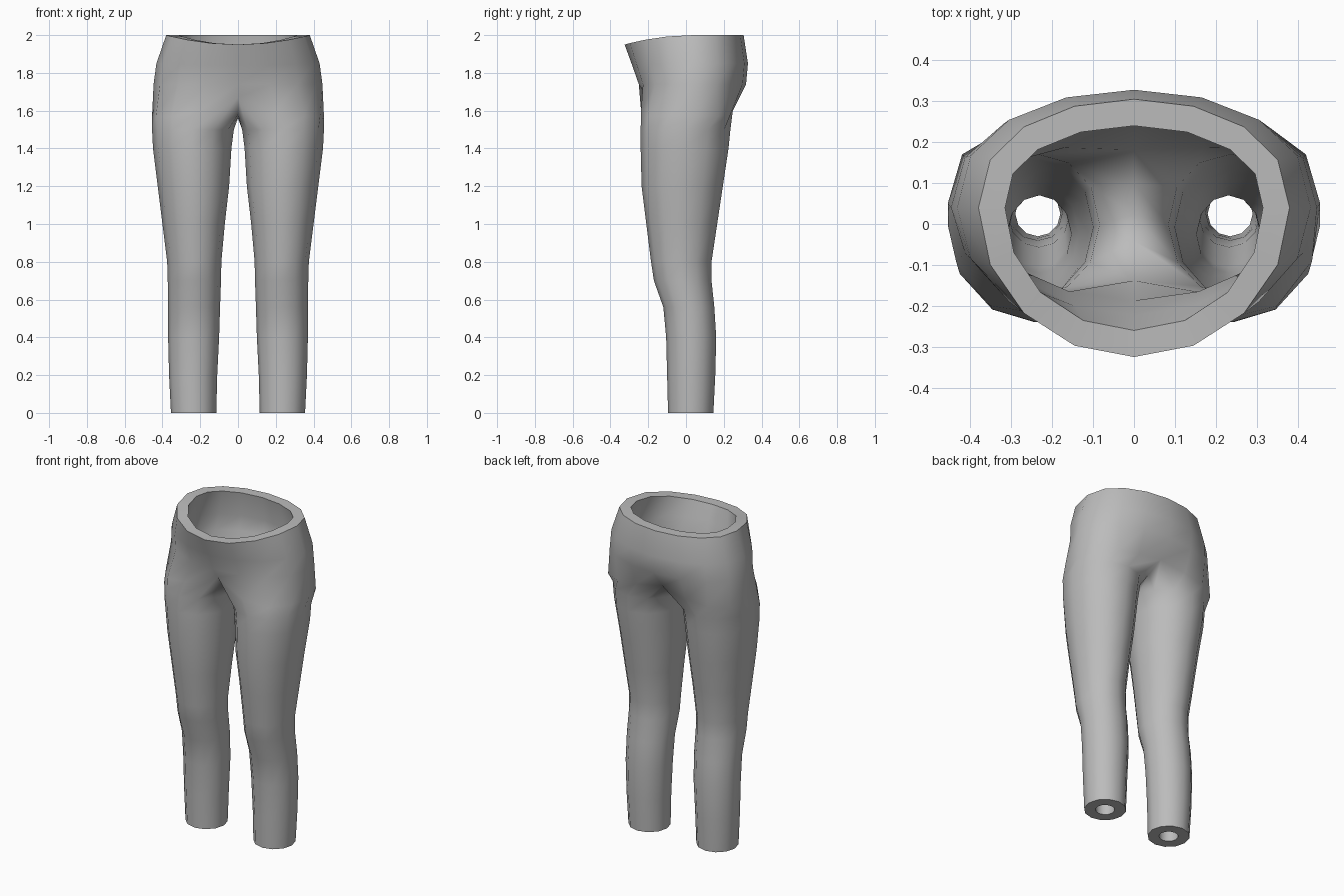
import bpy
import bmesh
from math import sin, cos, pi, radians
from mathutils import Vector

if "Cube" in bpy.data.objects:
    bpy.data.objects.remove(bpy.data.objects["Cube"], do_unlink=True)

THICKNESS = 0.065
LEG_SIDES = 12
HALF_STEPS = 8

fabric = bpy.data.materials.new("grey_fabric")
fabric.use_nodes = True
GREY = (0.5, 0.5, 0.5, 1)
fabric.diffuse_color = GREY
fabric.node_tree.nodes["Principled BSDF"].inputs["Base Color"].default_value = GREY

# Leg sections: height, inner x, outer x, front y, back y
LEG_SECTIONS = [
    (0, .115, .355, -.095, .145),
    (.2, .11, .365, -.1, .155),
    (.4, .1, .37, -.105, .16),
    (.56, .095, .37, -.12, .15),
    (.7, .09, .372, -.17, .135),
    (.8, .088, .375, -.185, .135),
    (1, .07, .4, -.21, .165),
    (1.2, .047, .425, -.235, .195),
    (1.4, .035, .45, -.24, .225),
    (1.5, .022, .455, -.24, .235),
]

# Crotch section: front seam, round the outside of the hip, back seam, under the crotch
CROTCH_SECTION = [
    (0, -.2, 1.67), (.2, -.238, 1.6), (.35, -.2, 1.57), (.435, -.09, 1.57),
    (.455, .05, 1.57), (.42, .17, 1.57), (.31, .235, 1.58), (.17, .248, 1.6),
    (0, .235, 1.63), (0, .13, 1.58), (0, .03, 1.56), (0, -.08, 1.58),
]

# Hip sections: side height, drop at the front, half width, front y, back y
HIP_SECTIONS = [
    (1.74, 0, .447, -.25, .318),
    (1.85, .01, .432, -.285, .328),
    (2, .05, .38, -.325, .305),
]


def leg_ring(z, inner, outer, front, back):
    """Closed oval, starting at the inner front corner."""
    ring = []
    for i in range(LEG_SIDES):
        a = 2 * pi * i / LEG_SIDES - radians(120)
        ring.append(Vector(((inner + outer) / 2 + cos(a) * (outer - inner) / 2,
                            (front + back) / 2 + sin(a) * (back - front) / 2, z)))
    return ring


def hip_ring(z, drop, width, front, back):
    """Half oval from the front seam to the back seam."""
    middle = 0.04
    ring = []
    for i in range(HALF_STEPS + 1):
        a = pi * i / HALF_STEPS
        c = cos(a)
        if c > 0:
            y, height = middle + (front - middle) * c, z - drop * c * c
        else:
            y, height = middle + (back - middle) * (-c) ** 0.85, z
        x = width * sin(a) if 0 < i < HALF_STEPS else 0
        ring.append(Vector((x, y, height)))
    return ring


def skin(bm, low, high, side, closed):
    """Join two rings of vertices with quads that face outward."""
    count = len(high)
    for i in range(count if closed else count - 1):
        j = (i + 1) % count
        quad = [low[i], low[j], high[j], high[i]]
        bm.faces.new(quad if side > 0 else quad[::-1])


def add_half(bm, side):
    """One leg and the half of the hips above it."""
    def verts(points):
        return [bm.verts.new((p[0] * side, p[1], p[2])) for p in points]

    rings = [verts(leg_ring(*s)) for s in LEG_SECTIONS]
    rings.append(verts(CROTCH_SECTION))
    for low, high in zip(rings, rings[1:]):
        skin(bm, low, high, side, True)
    low = rings[-1]
    for section in HIP_SECTIONS:
        high = verts(hip_ring(*section))
        skin(bm, low, high, side, False)
        low = high


def add_lining(bm):
    """Inner wall, joined to the outer wall by flat rims at the waist and cuffs."""
    bm.normal_update()
    outer_faces = list(bm.faces)
    rim_edges = [e for e in bm.edges if e.is_boundary]
    inner = {}
    for v in list(bm.verts):
        inward = -v.normal
        if v.is_boundary:
            inward.z = 0
            inward.normalize()
        inner[v] = bm.verts.new(v.co + inward * THICKNESS)
    for f in outer_faces:
        bm.faces.new([inner[v] for v in reversed(f.verts)])
    for e in rim_edges:
        a, b = e.verts
        bm.faces.new((a, b, inner[b], inner[a]))
        e.smooth = False
        bm.edges.get((inner[a], inner[b])).smooth = False


# Trousers
bm = bmesh.new()
for side in (1, -1):
    add_half(bm, side)
bmesh.ops.remove_doubles(bm, verts=bm.verts, dist=0.0005)
add_lining(bm)
bmesh.ops.recalc_face_normals(bm, faces=bm.faces)
for f in bm.faces:
    f.smooth = True

mesh = bpy.data.meshes.new("trousers")
bm.to_mesh(mesh)
bm.free()
mesh.materials.append(fabric)
trousers = bpy.data.objects.new("trousers", mesh)
bpy.context.collection.objects.link(trousers)
